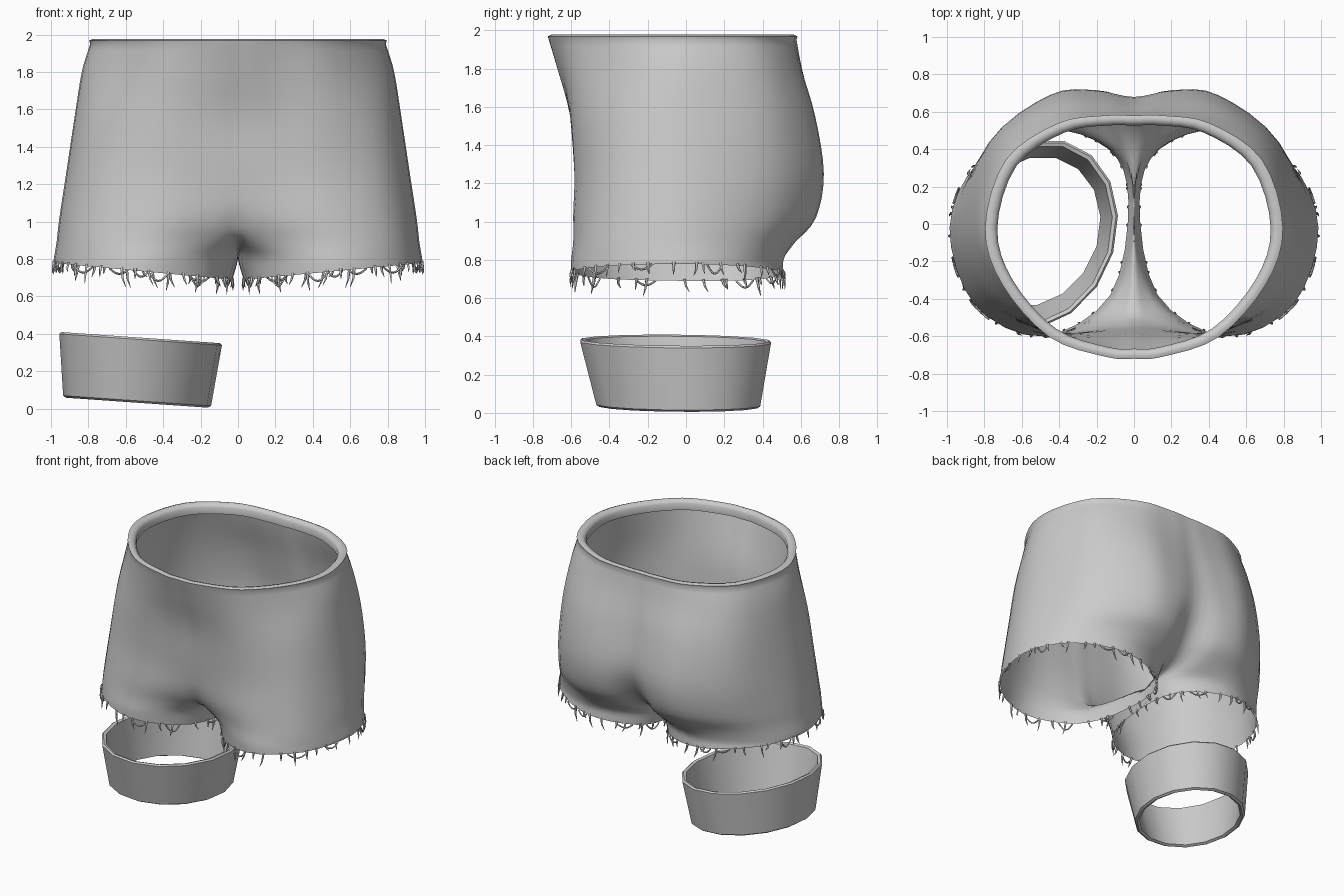
import bpy, bmesh, math, random
from mathutils import Vector

if "Cube" in bpy.data.objects:
    bpy.data.objects.remove(bpy.data.objects["Cube"])

random.seed(4)


def smooth(ob, deg):
    bpy.ops.object.select_all(action='DESELECT')
    ob.select_set(True)
    bpy.context.view_layer.objects.active = ob
    bpy.ops.object.shade_smooth_by_angle(angle=math.radians(deg))


def loft(name, rows, closed=False, wrap=False):
    """Skin a list of point rows with quads."""
    bm = bmesh.new()
    grid = [[bm.verts.new(p) for p in r] for r in rows]
    if wrap:
        grid.append(grid[0])
    for a, b in zip(grid, grid[1:]):
        n = len(a)
        for i in range(n if closed else n - 1):
            j = (i + 1) % n
            bm.faces.new((a[i], a[j], b[j], b[i]))
    bmesh.ops.remove_doubles(bm, verts=bm.verts, dist=1e-4)
    bmesh.ops.recalc_face_normals(bm, faces=bm.faces)
    me = bpy.data.meshes.new(name)
    bm.to_mesh(me)
    bm.free()
    ob = bpy.data.objects.new(name, me)
    bpy.context.collection.objects.link(ob)
    return ob


def spline(pts, first, last, n):
    """Catmull-Rom through pts with given phantom end points."""
    q = [first] + pts + [last]
    out = []
    for k in range(1, len(q) - 2):
        a, b, c, d = q[k - 1:k + 3]
        for s in range(n):
            t = s / n
            out.append(0.5 * (2 * b + (c - a) * t + (2 * a - 5 * b + 4 * c - d) * t * t
                              + (3 * b - a - 3 * c + d) * t ** 3))
    return out + [pts[-1]]


def add_mirror(ob):
    m = ob.modifiers.new("mirror", 'MIRROR')
    m.use_clip = True
    m.merge_threshold = 0.0005


# half sections of the shorts: z, front centre y, seven (x, y), back centre y
table = [
    (1.95, -.715, .15, -.705, .45, -.60, .70, -.32, .79, -.02, .68, .34, .40, .535, .15, .575, .575),
    (1.80, -.67, .15, -.665, .46, -.59, .73, -.33, .835, -.02, .71, .38, .42, .575, .15, .605, .60),
    (1.55, -.60, .15, -.605, .47, -.58, .77, -.37, .875, -.02, .745, .42, .44, .65, .18, .67, .65),
    (1.25, -.57, .15, -.575, .48, -.57, .80, -.40, .92, -.02, .77, .44, .45, .69, .20, .715, .675),
    (1.02, -.53, .13, -.55, .48, -.585, .825, -.42, .955, -.02, .79, .41, .46, .65, .20, .665, .56),
    (0.89, -.40, .11, -.48, .48, -.59, .84, -.43, .97, -.02, .81, .36, .47, .555, .17, .54, .40),
    (0.80, .12, .10, -.38, .48, -.60, .85, -.43, .985, -.02, .83, .33, .47, .51, .11, .40, .12)]
ctrl = []
for r in table:
    mid = [(r[i], r[i + 1]) for i in range(2, 16, 2)]
    ctrl.append([Vector((x, y, r[0])) for x, y in [(0, r[1])] + mid + [(0, r[-1])]])
# hem: drops towards the inside of the leg and opens a gap at the crotch
ctrl.append([Vector((p.x + .03 * (1 - p.x / .97), p.y, .69 + .09 * p.x)) for p in ctrl[-1]])

flip = lambda p: Vector((-p.x, p.y, p.z))
# upper sections meet the middle squarely, the last two are closed leg loops
sections = [spline(c, flip(c[1]), flip(c[-2]), 4) for c in ctrl[:-2]]
sections += [spline(c, c[-2], c[1], 4) for c in ctrl[-2:]]
columns = [spline(list(c), 2 * c[0] - c[1], 2 * c[-1] - c[-2], 4) for c in zip(*sections)]
rows = [[Vector((max(p.x, 0), p.y, p.z)) for p in r] for r in zip(*columns)]
hem = rows[-1]


# rolled waist edge
def rim(s, z):
    return [Vector((p.x * s, (p.y + .07) * s - .07, z)) for p in rows[0]]


edge = [rim(.93, 1.90), rim(.925, 1.95), rim(.945, 1.97), rim(.98, 1.977), rim(1.008, 1.968)]
shorts = loft("shorts", edge + rows)
add_mirror(shorts)
smooth(shorts, 60)

# frayed threads along the hem
cu = bpy.data.curves.new("hem_threads", 'CURVE')
cu.dimensions = '3D'
cu.bevel_depth = 0.007
cu.bevel_resolution = 0


def hem_at(u):
    f = (u % 1) * (len(hem) - 1)
    i = int(f)
    return hem[i].lerp(hem[i + 1], f - i)


def thread(pts, radii):
    sp = cu.splines.new('POLY')
    sp.points.add(len(pts) - 1)
    for q, p, r in zip(sp.points, pts, radii):
        q.co = (*p, 1)
        q.radius = r


def outward(p):
    return Vector((p.x - .5, p.y + .05, 0)).normalized()


for i in range(36):
    p = hem_at((i + random.uniform(.1, .9)) / 36)
    o = outward(p)
    side = Vector((-o.y, o.x, 0)) * random.uniform(-.03, .03)
    length = random.uniform(.03, .1)
    down = Vector((0, 0, -length))
    thread([p + Vector((0, 0, .01)), p + down * .5 + side * .3 + o * .008, p + down + side + o * .01],
           (1.3, .9, .2))
for i in range(10):
    u = (i + random.random()) / 10
    w = random.uniform(.02, .045)
    drop = random.uniform(.025, .05)
    pts = []
    for k in range(7):
        p = hem_at(u + w * k / 6)
        pts.append(p + outward(p) * .006 - Vector((0, 0, drop * math.sin(math.pi * k / 6))))
    thread(pts, [.8] * 7)
threads = bpy.data.objects.new("hem_threads", cu)
bpy.context.collection.objects.link(threads)
add_mirror(threads)
threads.modifiers["mirror"].use_clip = False
threads.modifiers["mirror"].use_mirror_merge = False


# loose tapered leg band under one leg, slightly skewed
def band_ring(h, inset):
    cx, cy = -.54 + .02 * h, -.04 - .015 * h
    rx, ry = .385 + .04 * h - inset, .43 + .075 * h - inset
    out = []
    for k in range(16):
        a = math.tau * (k + .5) / 16
        y = ry * math.sin(a) * 1.01
        x = cx + rx * math.cos(a) * 1.015 + .13 * y
        out.append((x, cy + y, .032 + .348 * h - .07 * (x - cx)))
    return out


band = loft("leg_band", [band_ring(*p) for p in
                         ((0.03, 0), (.97, 0), (1, .012), (.98, .03), (.03, .035), (0, .015))],
            closed=True, wrap=True)
smooth(band, 40)
